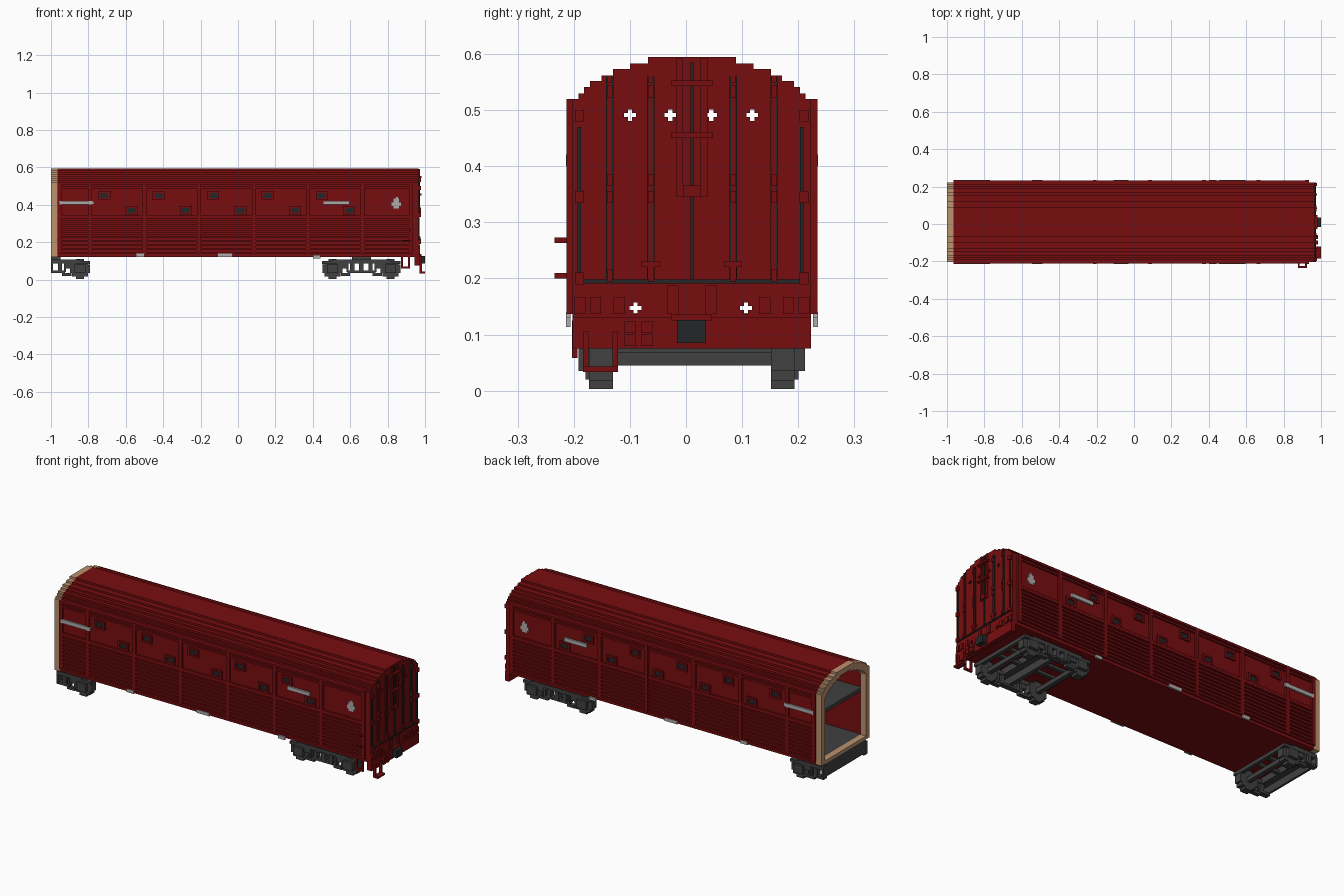
import bpy, bmesh

if "Cube" in bpy.data.objects:
    bpy.data.objects.remove(bpy.data.objects["Cube"])

C = 0.0105   # y of the car's long centre plane
V = 0.0105   # small building unit


def material(name, rgb):
    m = bpy.data.materials.new(name)
    m.use_nodes = True
    m.diffuse_color = (*rgb, 1)
    bsdf = m.node_tree.nodes["Principled BSDF"]
    bsdf.inputs["Base Color"].default_value = (*rgb, 1)
    bsdf.inputs["Roughness"].default_value = 0.8
    return m


RED = material("dark red", (0.19, 0.004, 0.005))
TAN = material("tan", (0.50, 0.29, 0.16))
GREY = material("iron grey", (0.052, 0.052, 0.052))
DARK = material("near black", (0.017, 0.019, 0.020))
LIGHT = material("light grey", (0.42, 0.40, 0.40))


def finish(name, bm, mat):
    bmesh.ops.recalc_face_normals(bm, faces=bm.faces)
    me = bpy.data.meshes.new(name)
    bm.to_mesh(me)
    bm.free()
    me.materials.append(mat)
    ob = bpy.data.objects.new(name, me)
    bpy.context.collection.objects.link(ob)
    return ob


def boxes(name, mat, items):
    """One object from boxes given as (x0, x1, y0, y1, z0, z1)."""
    bm = bmesh.new()
    for b in items:
        vs = bmesh.ops.create_cube(bm, size=1)["verts"]
        for v in vs:
            for k in range(3):
                v.co[k] = (b[2 * k] + b[2 * k + 1]) / 2 + v.co[k] * (b[2 * k + 1] - b[2 * k])
    return finish(name, bm, mat)


def side(s, x0, x1, h0, h1, z0, z1):
    """Box on one side of the car, h measured out from the centre plane."""
    a, b = sorted((C + s * h0, C + s * h1))
    return (x0, x1, a, b, z0, z1)


def both(*args):
    return [side(-1, *args), side(1, *args)]


# Stepped roof outline: half width and height of every step
STEPS = [(0.2125, 0.52), (0.2025, 0.53), (0.1925, 0.541), (0.182, 0.552),
         (0.161, 0.562), (0.141, 0.573), (0.110, 0.583), (0.0785, 0.595)]


def outline(bottom, inset=0.0, lift=0.0):
    half = [(STEPS[0][0] - inset, bottom + lift)]
    for i, (h, z) in enumerate(STEPS):
        half.append((h - inset, z - inset))
        if i + 1 < len(STEPS):
            half.append((STEPS[i + 1][0] - inset, z - inset))
    return [(C + h, z) for h, z in half] + [(C - h, z) for h, z in reversed(half)]


def tunnel(name, mat, x0, x1, thick, lift):
    """Hollow ring of the car outline, open at both ends."""
    bm = bmesh.new()
    loops = [[bm.verts.new((x, y, z)) for y, z in pts]
             for x, pts in ((x0, outline(0.12)), (x1, outline(0.12)),
                            (x1, outline(0.12, thick, lift)), (x0, outline(0.12, thick, lift)))]
    n = len(loops[0])
    for k in range(4):
        a, b = loops[k], loops[(k + 1) % 4]
        for i in range(n):
            j = (i + 1) % n
            bm.faces.new((a[i], a[j], b[j], b[i]))
    return finish(name, bm, mat)


# Body shell, open end frame and decks
tunnel("body_shell", RED, -0.965, 0.95, 0.02, 0.01)
tunnel("open_end_frame", TAN, -1.0, -0.965, 0.03, 0.018)
boxes("lower_deck", GREY, both(-0.965, 0.945, 0, 0.193, 0.128, 0.135))
boxes("upper_deck", GREY, both(-0.965, 0.945, 0, 0.193, 0.38, 0.40))

# Closed end wall with small cross-shaped vent holes
bm = bmesh.new()
face = bm.faces.new([bm.verts.new((0.945, y, z)) for y, z in outline(0.12)])
ext = bmesh.ops.extrude_face_region(bm, geom=[face])["geom"]
for v in ext:
    if isinstance(v, bmesh.types.BMVert):
        v.co.x = 0.965
end_wall = finish("end_wall", bm, RED)
HOLES = [(-0.10, 0.491), (-0.028, 0.491), (0.045, 0.491), (0.118, 0.491), (-0.09, 0.147), (0.107, 0.147)]
for i, wide in enumerate((True, False)):
    w, h = (V, V * 0.35) if wide else (V * 0.35, V)
    cut = boxes("hole_cutter", DARK, [(0.9, 1.0, y - w, y + w, z - h, z + h) for y, z in HOLES])
    cut.hide_render = True
    cut.hide_set(True)
    mod = end_wall.modifiers.new("holes", "BOOLEAN")
    mod.operation, mod.object, mod.solver = "DIFFERENCE", cut, "EXACT"

# Side cladding: slats, posts and rails
POSTS = [-0.955, -0.79, -0.50, -0.21, 0.085, 0.375, 0.665, 0.925]
slats, frames = [], []
for i in range(10):
    z = 0.137 + 2 * V * i
    slats += both(-0.95, 0.935, 0.2115, 0.2225, z, z + V)
for x in POSTS:
    frames += both(x - V, x + V, 0.2115, 0.2235, 0.137, 0.52)
for z0, z1 in ((0.335, 0.345), (0.488, 0.498), (0.509, 0.52)):
    frames += both(-0.955, 0.93, 0.2115, 0.223, z0, z1)
boxes("side_slats", RED, slats)
boxes("side_posts_and_rails", RED, frames)

# Side hatches in two staggered rows
rims, panes = [], []
for i in range(10):
    x, z = -0.715 + 0.1455 * i, 0.37 if i % 2 else 0.45
    for dx in (-0.0265, 0.0265):
        rims += both(x + dx - 0.0055, x + dx + 0.0055, 0.2115, 0.2225, z - 0.023, z + 0.023)
    for dz in (-0.018, 0.018):
        rims += both(x - 0.03, x + 0.03, 0.2115, 0.222, z + dz - 0.005, z + dz + 0.005)
    panes += both(x - 0.021, x + 0.021, 0.2115, 0.2155, z - 0.013, z + 0.013)
boxes("hatch_rims", RED, rims)
boxes("hatch_panes", DARK, panes)

# Pale painted marks
marks = []
for x0, x1 in ((-0.955, -0.77), (0.455, 0.595)):
    marks += both(x0, x1, 0.2155, 0.2245, 0.400, 0.421)
for x0, x1, z in ((-0.545, -0.5, 0.121), (-0.11, -0.03, 0.121), (0.4, 0.44, 0.113)):
    marks += both(x0, x1, 0.216, 0.2245, z, z + 0.018)
for x0, x1, z0, z1 in ((0.832, 0.862, 0.38, 0.432), (0.822, 0.872, 0.392, 0.413), (0.845, 0.855, 0.43, 0.442)):
    marks += both(x0, x1, 0.2115, 0.2155, z0, z1)
boxes("pale_marks", LIGHT, marks)

# End wall ribs, seams and brackets
RIBS = [-0.136, -0.063, 0.084, 0.157]
ribs, seams, nubs = [], [], []
for y in RIBS:
    ribs.append((0.96, 0.969, y - 0.005, y + 0.005, 0.2, 0.55))
    for d in (-0.005, 0.005):
        seams.append((0.96, 0.971, y + d - 0.0015, y + d + 0.0015, 0.2, 0.56))
    nubs += [(0.96, 0.978, y - 0.005, y + 0.005, z - V, z + V) for z in (0.533, 0.375, 0.345, 0.205)]
for y in (-0.19, 0.011, 0.206):
    seams.append((0.96, 0.971, y - 0.003, y + 0.003, 0.2, 0.585 if y == 0.011 else 0.47))
seams.append((0.96, 0.971, -0.19, 0.21, 0.191, 0.198))
for h in (0.2, ):
    for z in (0.49, 0.345, 0.2):
        nubs += both(0.96, 0.978, h - 0.008, h + 0.008, z - V, z + V)
for y in (-0.063, 0.084):
    nubs += [(0.96, 0.976, y - 0.016, y + 0.016, 0.22, 0.23), (0.96, 0.976, y - 0.006, y + 0.006, 0.2, 0.22)]
for h in (0.0335, 0.13, 0.172, 0.2):
    nubs += both(0.96, 0.972, h - 0.01, h + 0.01, 0.137, 0.187 if h < 0.1 else 0.167)
boxes("end_ribs", RED, ribs)
boxes("end_seams", DARK, seams)
boxes("end_brackets", RED, nubs)

# End ladder plate with rungs
ladder = [(0.96, 0.972, y - 0.006, y + 0.006, 0.345, 0.592) for y in (-0.011, 0.032)]
ladder.append((0.96, 0.978, -0.005, 0.026, 0.345, 0.366))
ladder += [(0.96, 0.982, -0.027, 0.048, z - 0.005, z + 0.005) for z in (0.455, 0.548)]
boxes("end_ladder", RED, ladder)

# End sill, coupler, footboard and steps
boxes("end_sill", RED, both(0.945, 0.972, 0, 0.2125, 0.075, 0.13) + both(0.96, 0.98, 0, 0.036, 0.125, 0.137))
boxes("coupler", DARK, [(0.965, 1.0, -0.016, 0.036, 0.085, 0.126)])
boxes("valve_blocks", RED, [(0.965, 0.985, y - V, y + V, z - V, z + V) for y in (-0.1, -0.07) for z in (0.09, 0.113)])
boxes("end_step", RED, [(0.97, 0.985, -0.184, -0.174, 0.035, 0.105), (0.97, 0.985, -0.131, -0.121, 0.035, 0.105),
                        (0.97, 1.0, -0.184, -0.121, 0.033, 0.043)])
boxes("side_step", RED, [(x, x + V, -0.203, -0.193, 0.06, 0.125) for x in (0.872, 0.91)]
      + [(0.872, 0.92, -0.203, -0.193, 0.058, 0.07)])
rail = []
for z in (0.205, 0.268):
    rail += [(x, x + 0.009, -0.234, -0.2, z - 0.005, z + 0.005) for x in (0.876, 0.915)]
    rail.append((0.876, 0.924, -0.234, -0.225, z - 0.005, z + 0.005))
boxes("hand_rails", RED, rail)


# Bogies, built as halves running out from the pivot
def half_bogie(name, cx, s):
    def run(a, b, *rest):
        x0, x1 = sorted((cx + s * a, cx + s * b))
        return both(x0, x1, *rest)
    w = 0.155
    wheel, frame = [], []
    for a, b in ((0.054, 0.022), (0.043, 0.04), (0.022, 0.054)):
        wheel += run(w - a, w + a, 0.141, 0.183, 0.057 - b, 0.057 + b)
    wheel += run(w - 0.012, w + 0.012, 0, 0.15, 0.045, 0.069)      # axle
    frame += run(w - 0.03, w + 0.03, 0.18, 0.202, 0.035, 0.08)     # axle box
    frame += run(w - 0.02, w + 0.055, 0.165, 0.195, 0.085, 0.1)
    frame += run(0, w, 0.165, 0.195, 0.085, 0.108)                 # top beam
    frame += run(0, 0.075, 0.165, 0.195, 0.035, 0.048)             # spring plank
    for a, b in ((0, 0.012), (0.038, 0.06), (0.07, 0.08)):
        frame += run(a, b, 0.167, 0.198, 0.04, 0.09)               # springs
    frame += run(0.06, 0.11, 0.167, 0.19, 0.02, 0.035)
    frame += run(0.08, 0.13, 0.167, 0.19, 0.06, 0.09)
    frame += run(0, 0.012, 0, 0.18, 0.045, 0.1)                    # bolster
    frame += run(0, 0.05, 0, 0.18, 0.085, 0.12)
    frame += run(0.19, 0.21, 0, 0.165, 0.08, 0.1)                  # end beam
    frame += run(0, 0.2, 0.03, 0.05, 0.085, 0.1)
    boxes(name + "_wheels", GREY, wheel)
    boxes(name + "_frame", GREY, frame)


half_bogie("open_end_bogie", -1.0, 1)
half_bogie("closed_end_bogie_inner", 0.66, -1)
half_bogie("closed_end_bogie_outer", 0.66, 1)
